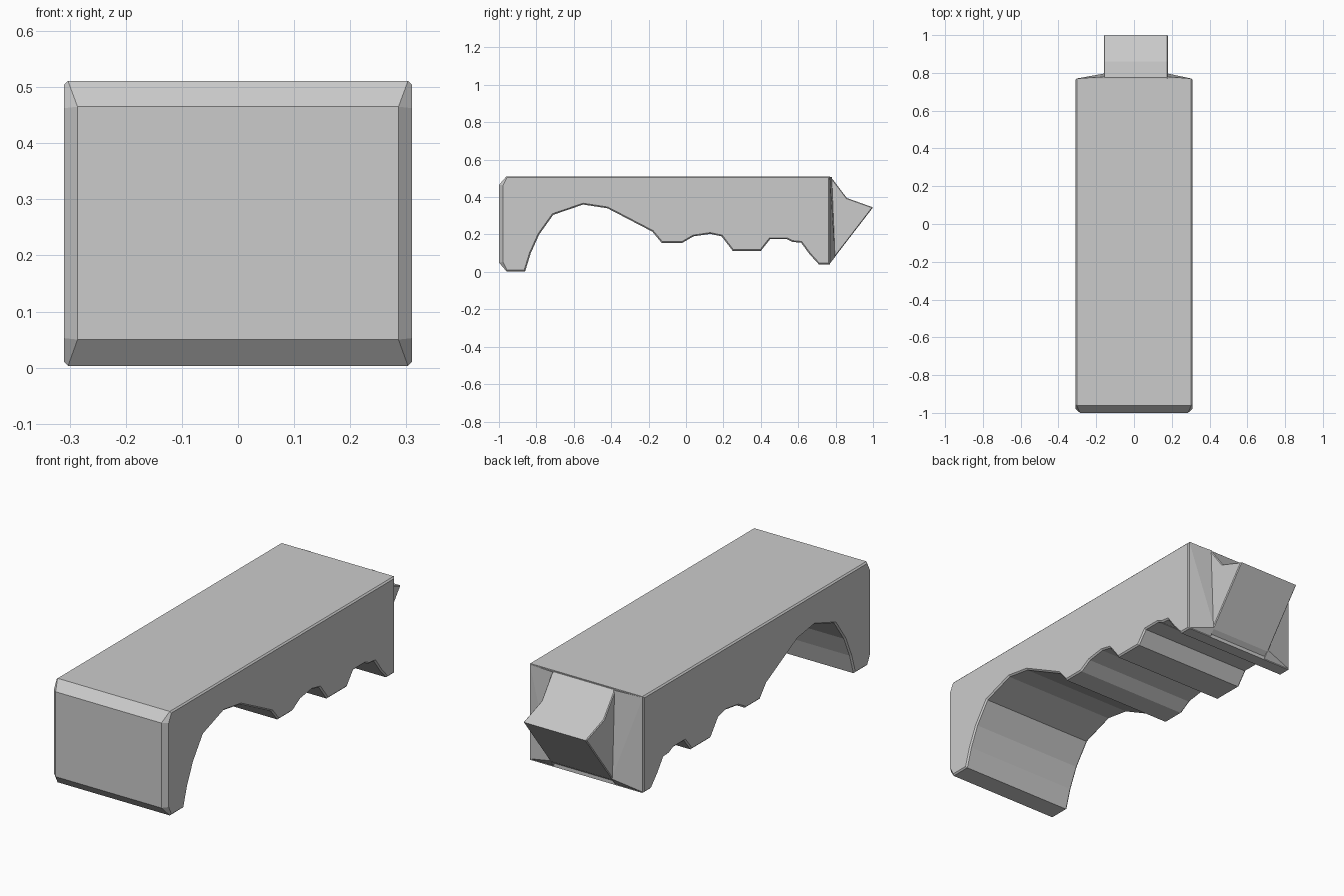
import bpy, bmesh

if "Cube" in bpy.data.objects:
    bpy.data.objects.remove(bpy.data.objects["Cube"])


def finish(bm, name):
    bmesh.ops.recalc_face_normals(bm, faces=bm.faces)
    mesh = bpy.data.meshes.new(name)
    bm.to_mesh(mesh)
    bm.free()
    ob = bpy.data.objects.new(name, mesh)
    bpy.context.collection.objects.link(ob)
    return ob


def extrude_profile(profile, x0, x1, chamfer):
    """Extrude a (y, z) outline along x and chamfer the two side outlines."""
    bm = bmesh.new()
    face = bm.faces.new([bm.verts.new((x0, y, z)) for y, z in profile])
    ext = bmesh.ops.extrude_face_region(bm, geom=[face])
    for v in ext["geom"]:
        if isinstance(v, bmesh.types.BMVert):
            v.co.x = x1
    bmesh.ops.recalc_face_normals(bm, faces=bm.faces)
    rim = [e for e in bm.edges if abs(e.verts[0].co.x - e.verts[1].co.x) < 1e-5]
    bmesh.ops.bevel(bm, geom=rim, offset=chamfer, segments=1, affect='EDGES')
    return bm


# Main block with the scalloped underside
body_profile = [
    (-1, 0.05), (-0.96, 0.003), (-0.86, 0.003), (-0.83, 0.10), (-0.785, 0.20),
    (-0.71, 0.305), (-0.55, 0.36), (-0.42, 0.34), (-0.18, 0.215),
    (-0.13, 0.155), (-0.02, 0.155), (0.04, 0.19), (0.13, 0.203), (0.19, 0.19),
    (0.25, 0.112), (0.40, 0.112), (0.45, 0.175), (0.54, 0.175), (0.57, 0.16),
    (0.615, 0.156), (0.66, 0.095), (0.71, 0.04), (0.77, 0.04),
    (0.77, 0.511), (-0.96, 0.511), (-1, 0.465)]
bm = extrude_profile(body_profile, -0.31, 0.31, 0.007)
# Wider chamfer on the upright front edges
for v in bm.verts:
    if v.co.y < -0.9995:
        v.co.x = 0.286 if v.co.x > 0 else -0.286
    elif v.co.y < -0.985:
        v.co.y = -0.978
finish(bm, "body")

# Wedge-shaped tongue at the back
tongue_profile = [(0.74, 0.50), (0.775, 0.507), (0.86, 0.395), (1.0, 0.345),
                  (0.792, 0.075), (0.76, 0.05), (0.74, 0.05)]
finish(extrude_profile(tongue_profile, -0.16, 0.18, 0.004), "back_tongue")

# Slanted shoulders either side of the tongue
for name, outer, inner in (("left_shoulder", -0.305, -0.155),
                           ("right_shoulder", 0.305, 0.175)):
    bm = bmesh.new()
    for x, y, z in ((outer, 0.77, 0.045), (outer, 0.77, 0.507),
                    (inner, 0.78, 0.507), (inner, 0.797, 0.08),
                    (inner, 0.77, 0.045), (outer, 0.75, 0.05),
                    (outer, 0.75, 0.50), (inner, 0.75, 0.50), (inner, 0.75, 0.05)):
        bm.verts.new((x, y, z))
    bmesh.ops.convex_hull(bm, input=bm.verts)
    finish(bm, name)
